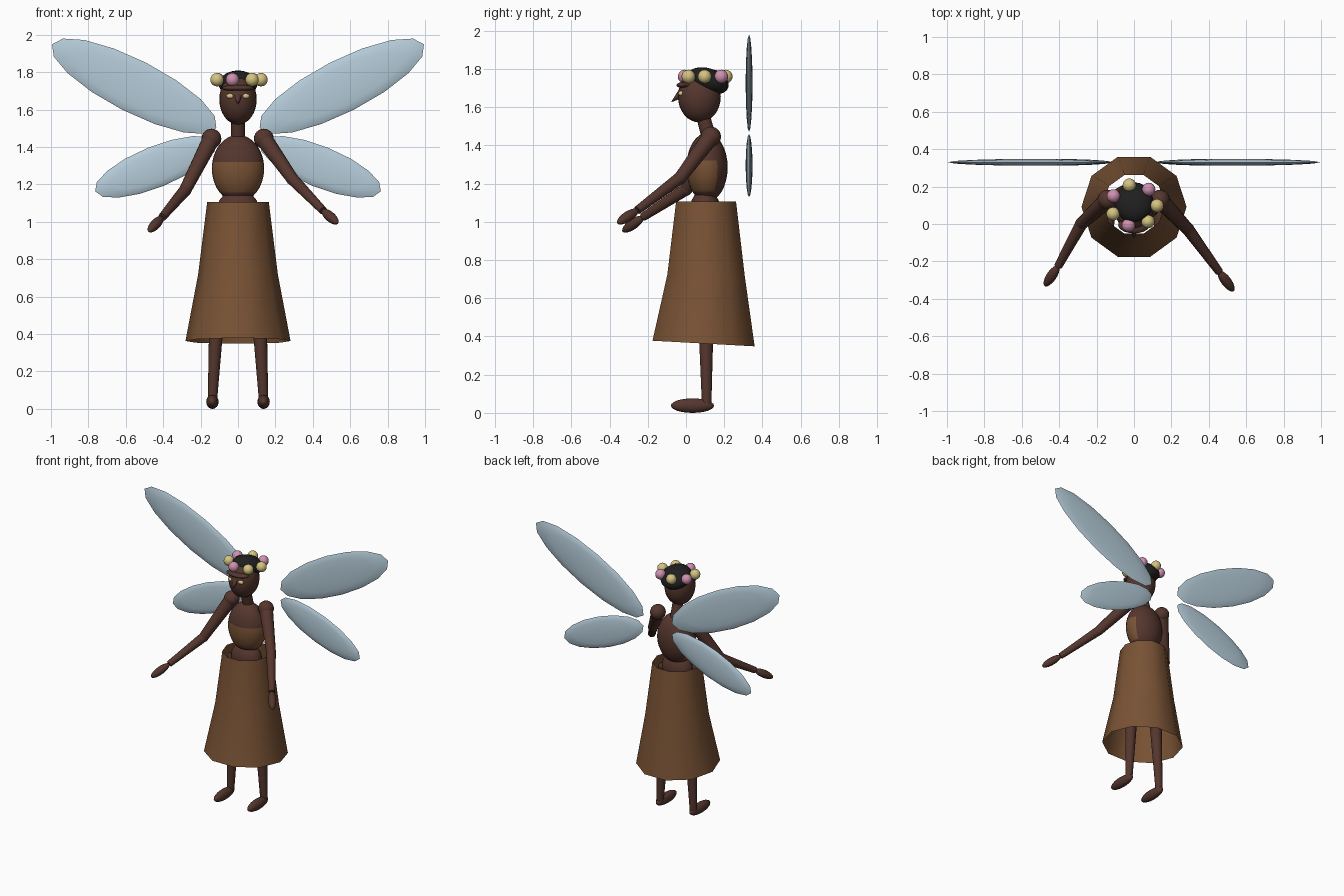
import bpy, bmesh
from math import radians, cos, sin, pi
from mathutils import Vector, Matrix

if "Cube" in bpy.data.objects:
    bpy.data.objects.remove(bpy.data.objects["Cube"], do_unlink=True)


def material(name, rgb):
    m = bpy.data.materials.new(name)
    m.use_nodes = True
    col = (*rgb, 1)
    m.diffuse_color = col
    m.node_tree.nodes["Principled BSDF"].inputs["Base Color"].default_value = col
    return m


skin = material("dark skin", (0.09, 0.037, 0.027))
cloth = material("brown cloth", (0.19, 0.085, 0.035))
black = material("black hair", (0.014, 0.014, 0.015))
pink = material("pink flower", (0.62, 0.28, 0.43))
yellow = material("pale yellow", (0.66, 0.55, 0.22))
blue = material("pale blue wing", (0.46, 0.6, 0.69))


def finish(name, bm, mats, angle=60):
    me = bpy.data.meshes.new(name)
    bm.to_mesh(me)
    bm.free()
    for m in mats:
        me.materials.append(m)
    ob = bpy.data.objects.new(name, me)
    bpy.context.collection.objects.link(ob)
    bpy.ops.object.select_all(action="DESELECT")
    ob.select_set(True)
    bpy.context.view_layer.objects.active = ob
    bpy.ops.object.shade_smooth_by_angle(angle=radians(angle))
    return ob


def ball(name, loc, size, mat, rot=Matrix(), seg=20, rings=12):
    bm = bmesh.new()
    m = Matrix.Translation(loc) @ rot @ Matrix.Diagonal((*size, 1))
    bmesh.ops.create_uvsphere(bm, u_segments=seg, v_segments=rings, radius=1, matrix=m)
    return finish(name, bm, [mat])


def along(a, b):
    return (Vector(b) - Vector(a)).to_track_quat("Z", "Y").to_matrix().to_4x4()


def limb(name, a, b, r1, r2, mat, seg=16):
    bm = bmesh.new()
    mid = (Vector(a) + Vector(b)) / 2
    bmesh.ops.create_cone(bm, cap_ends=True, segments=seg, radius1=r1, radius2=r2,
                          depth=(Vector(b) - Vector(a)).length,
                          matrix=Matrix.Translation(mid) @ along(a, b))
    return finish(name, bm, [mat])


# Torso with a bandeau painted on the front faces
torso = ball("torso", (0, 0.11, 1.285), (0.14, 0.108, 0.18), skin, seg=24, rings=16)
torso.data.materials.append(cloth)
for f in torso.data.polygons:
    c = f.center
    if c.y < 0.155 and 1.165 < c.z < 1.335:
        f.material_index = 1
ball("hips", (0, 0.1, 1.06), (0.115, 0.08, 0.11), skin)
limb("neck", (0, 0.125, 1.42), (0, 0.085, 1.57), 0.038, 0.036, skin)

# Skirt: open ten-sided tube, (radius, centre y, height, slope of the hem)
bm = bmesh.new()
rows = []
for r, cy, z, slope in ((0.165, 0.105, 1.105, 0), (0.213, 0.105, 0.72, -0.02), (0.281, 0.092, 0.363, -0.055)):
    ring = []
    for i in range(10):
        t = i * pi / 5
        y = r * sin(t)
        ring.append(bm.verts.new((r * cos(t), cy + y, z + slope * y)))
    rows.append(ring)
for low, high in zip(rows[1:], rows):
    for i in range(10):
        j = (i + 1) % 10
        bm.faces.new((low[i], low[j], high[j], high[i]))
finish("skirt", bm, [cloth])

# Head and face
ball("head", (0, 0.07, 1.655), (0.1, 0.112, 0.135), skin, seg=24, rings=16)
ball("hair", (0, 0.115, 1.737), (0.104, 0.112, 0.066), black, Matrix.Rotation(radians(-18), 4, "X"))
ball("brow", (0, -0.005, 1.715), (0.085, 0.045, 0.018), skin)
limb("nose", (0, -0.02, 1.675), (0, -0.075, 1.628), 0.025, 0.002, skin, 8)
for side, s in (("left", 1), ("right", -1)):
    ball(side + "_eye", (s * 0.04, -0.025, 1.672), (0.022, 0.016, 0.014), yellow, seg=12, rings=8)

# Flower crown
for i in range(7):
    t = radians(-104 + i * 360 / 7)
    ball(f"crown_flower_{i + 1}", (0.123 * cos(t), 0.1 + 0.11 * sin(t), 1.76),
         (0.036,) * 3, pink if i in (0, 3, 5) else yellow, seg=16, rings=10)

# Arms: elbow, wrist and fingertip of each side
arms = {
    "left": ((0.138, 0.13, 1.445), (0.29, -0.03, 1.23), (0.455, -0.255, 1.06), (0.53, -0.355, 0.995)),
    "right": ((-0.142, 0.13, 1.445), (-0.282, 0.0, 1.17), (-0.405, -0.225, 1.025), (-0.476, -0.33, 0.95)),
}
for side, (shoulder, elbow, wrist, tip) in arms.items():
    ball(side + "_shoulder", shoulder, (0.053,) * 3, skin)
    limb(side + "_upper_arm", shoulder, elbow, 0.046, 0.033, skin)
    ball(side + "_elbow", elbow, (0.034,) * 3, skin)
    limb(side + "_forearm", elbow, wrist, 0.033, 0.022, skin)
    mid = (Vector(wrist) + Vector(tip)) / 2
    ball(side + "_hand", mid, (0.027, 0.027, 0.075), skin, along(wrist, tip))

# Legs, feet and wings
for side, s in (("left", 1), ("right", -1)):
    limb(side + "_leg", (s * 0.137, 0.108, 0.04), (s * 0.085, 0.1, 1.05), 0.025, 0.06, skin)
    ball(side + "_foot", (s * 0.137, 0.034, 0.038), (0.033, 0.113, 0.038), skin)
    for part, x, z, length, width, tilt in (("upper", 0.555, 1.725, 0.493, 0.141, 27),
                                            ("lower", 0.44, 1.294, 0.349, 0.11, -22)):
        rot = Matrix.Rotation(radians(-s * tilt), 4, "Y") @ Matrix.Rotation(pi / 2, 4, "X")
        ball(f"{side}_{part}_wing", (s * x, 0.33, z), (length, width, 0.018), blue, rot, seg=16, rings=8)
